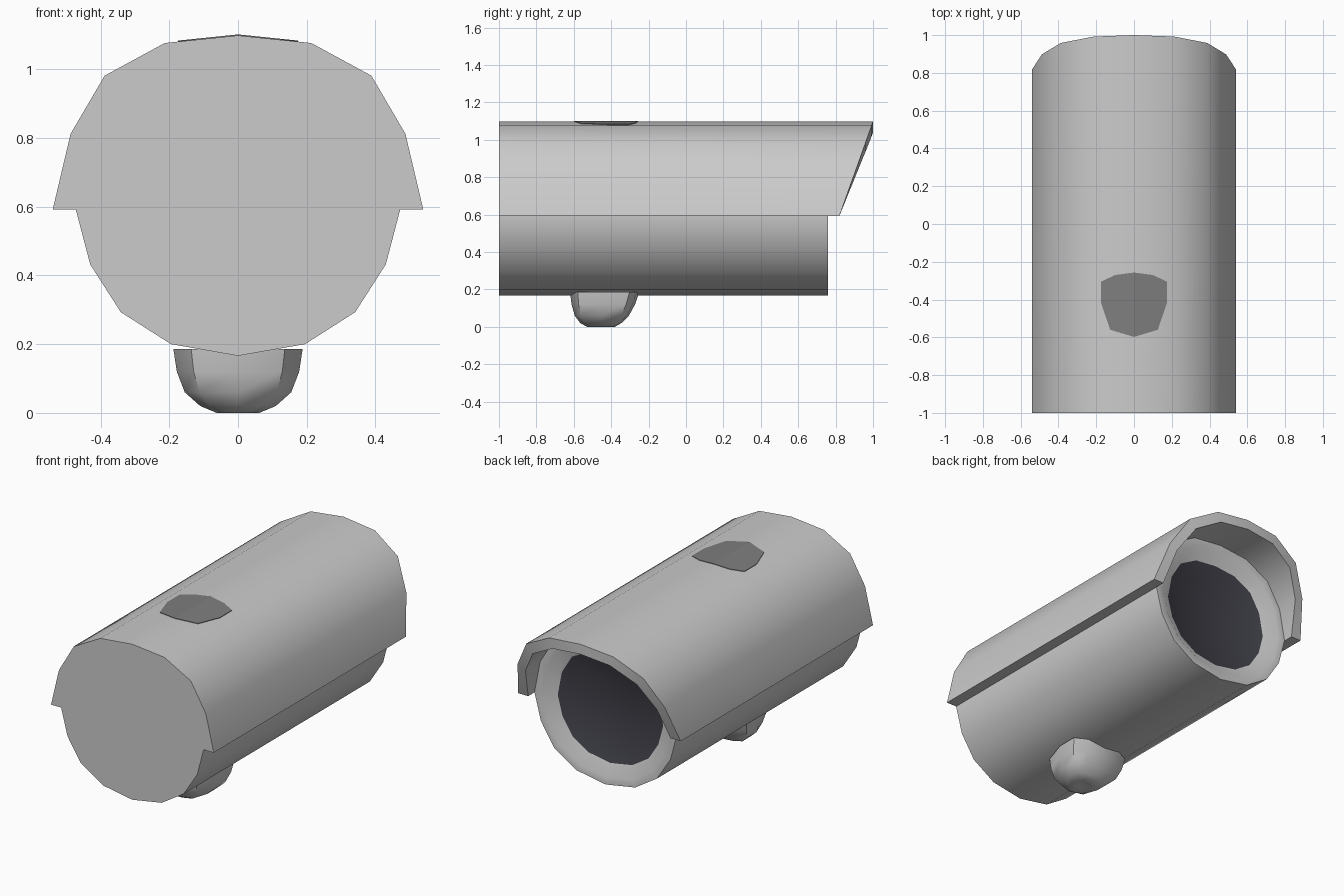
import bpy, bmesh, math

if "Cube" in bpy.data.objects:
    bpy.data.objects.remove(bpy.data.objects["Cube"])


def material(name, rgb):
    m = bpy.data.materials.new(name)
    m.diffuse_color = (*rgb, 1)
    m.use_nodes = True
    m.node_tree.nodes["Principled BSDF"].inputs["Base Color"].default_value = m.diffuse_color
    return m


GREY = material("light grey", (0.6, 0.6, 0.6))
DARK = material("dark grey", (0.21, 0.21, 0.21))
GLASS = material("lens glass", (0.05, 0.05, 0.065))


def mirrored(half):
    """Turn a right-hand half outline (first point on the axis) into a full one."""
    return half + [(-a, b) for a, b in reversed(half) if a > 0]


def loft(name, rings, mats, angle=50, closed=False, cap_mat=0):
    """Skin a list of equal-length point rings; cap both ends unless closed."""
    bm = bmesh.new()
    vr = [[bm.verts.new(p) for p in r] for r in rings]
    n = len(vr[0])
    pairs = list(zip(vr, vr[1:])) + ([(vr[-1], vr[0])] if closed else [])
    for a, b in pairs:
        for i in range(n):
            j = (i + 1) % n
            bm.faces.new((a[i], a[j], b[j], b[i]))
    if not closed:
        bm.faces.new(vr[0])
        bm.faces.new(vr[-1]).material_index = cap_mat
    bmesh.ops.recalc_face_normals(bm, faces=bm.faces[:])
    me = bpy.data.meshes.new(name)
    bm.to_mesh(me)
    bm.free()
    ob = bpy.data.objects.new(name, me)
    bpy.context.collection.objects.link(ob)
    for m in mats:
        me.materials.append(m)
    bpy.context.view_layer.objects.active = ob
    ob.select_set(True)
    bpy.ops.object.shade_smooth_by_angle(angle=math.radians(angle))
    ob.select_set(False)
    return ob


# Cross-sections (x, z): hood outside, hood inside, lower half of the housing
outer = [(0, 1.098), (0.213, 1.076), (0.388, 0.981), (0.487, 0.812), (0.539, 0.592)]
inner = [(0, 1.038), (0.190, 1.018), (0.345, 0.933), (0.435, 0.785), (0.472, 0.592)]
lower = [(0.430, 0.432), (0.341, 0.293), (0.195, 0.200), (0, 0.166)]

# Housing with a recessed lens at the +y end
half = inner + lower
section = half + [(-x, z) for x, z in reversed(half[1:-1])]
ZC = 0.597


def housing_ring(y, s):
    return [(x * s, y, ZC + (z - ZC) * s) for x, z in section]


loft("camera_housing",
     [housing_ring(-1, 1), housing_ring(0.76, 1),
      housing_ring(0.76, 0.90), housing_ring(0.715, 0.74)],
     [GREY, GLASS], cap_mat=1)

# Sun hood: arched shell with a slanted front edge
arch = mirrored(outer)
arch = arch[5:] + arch[:5]          # run from one lower edge to the other
under = mirrored(inner)
under = under[5:] + under[:5]
loop = arch + under[::-1]
ends = [0.82 + (z - 0.592) * 0.356 for x, z in arch]
ends = ends + ends[::-1]
bm_rings = [[(x, -1, z) for x, z in loop],
            [(x, e, z) for (x, z), e in zip(loop, ends)]]


def hood():
    bm = bmesh.new()
    back, front = [[bm.verts.new(p) for p in r] for r in bm_rings]
    n = len(loop)
    for i in range(n):
        j = (i + 1) % n
        bm.faces.new((back[i], back[j], front[j], front[i]))
    for r in (back, front):         # rim strips between outside and inside
        for i in range(n // 2 - 1):
            bm.faces.new((r[i], r[i + 1], r[n - 2 - i], r[n - 1 - i]))
    bmesh.ops.recalc_face_normals(bm, faces=bm.faces[:])
    me = bpy.data.meshes.new("sun_hood")
    bm.to_mesh(me)
    bm.free()
    me.materials.append(GREY)
    ob = bpy.data.objects.new("sun_hood", me)
    bpy.context.collection.objects.link(ob)
    bpy.context.view_layer.objects.active = ob
    ob.select_set(True)
    bpy.ops.object.shade_smooth_by_angle(angle=math.radians(50))
    ob.select_set(False)


hood()

# Outline (x, y) shared by the mount foot and the roof patch
outline = mirrored([(0, -0.257), (0.10, -0.270), (0.174, -0.305), (0.174, -0.42),
                    (0.126, -0.56), (0, -0.598)])

# Rounded mount foot: (z, half width, y min, y max), shallow dimple underneath
levels = [(0.186, 0.188, -0.62, -0.25), (0.12, 0.178, -0.612, -0.272),
          (0.06, 0.155, -0.595, -0.305), (0.02, 0.11, -0.565, -0.345),
          (0.0, 0.062, -0.53, -0.38), (0.009, 0.035, -0.49, -0.41)]
loft("mount_foot",
     [[(x / 0.174 * w, y0 + (y + 0.598) / 0.341 * (y1 - y0), z) for x, y in outline]
      for z, w, y0, y1 in levels], [GREY])


# Dark patch lying on the hood's ridge, one thin plate per roof slope
def roof(x):
    return 1.098 - 0.1033 * abs(x)


right = [p for p in outline if p[0] >= 0]
for side, label in ((1, "right"), (-1, "left")):
    loft("roof_patch_" + label,
         [[(side * x, y, roof(x) + h) for x, y in right] for h in (-0.003, 0.003)],
         [DARK], angle=30)
